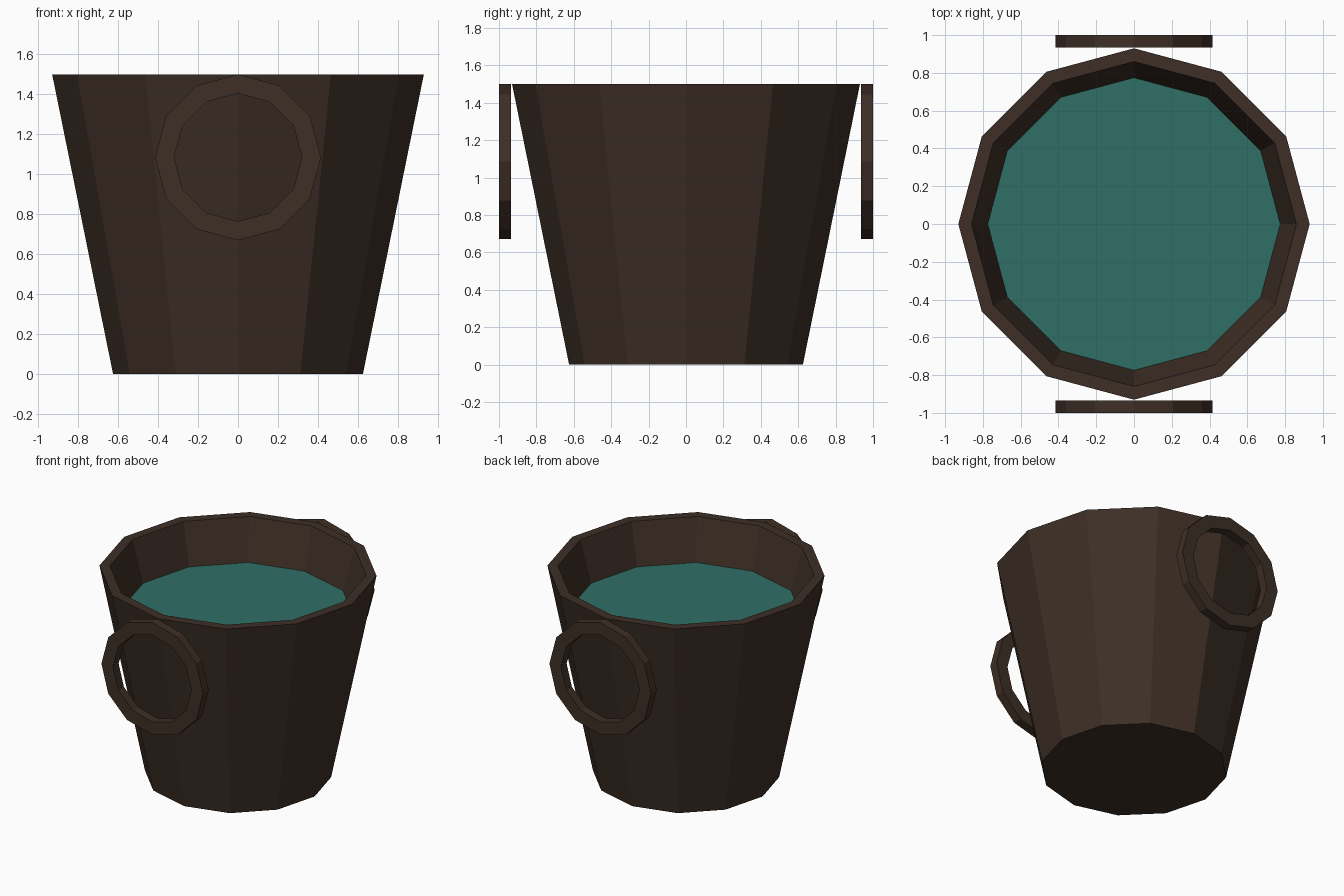
import bpy, bmesh
from math import sin, cos, tau

cube = bpy.data.objects.get("Cube")
if cube:
    bpy.data.objects.remove(cube, do_unlink=True)

SIDES = 12


def material(name, rgb):
    m = bpy.data.materials.new(name)
    m.use_nodes = True
    m.diffuse_color = (*rgb, 1)
    m.node_tree.nodes["Principled BSDF"].inputs["Base Color"].default_value = (*rgb, 1)
    return m


def lathe(name, profile, mat, place, closed=False, caps=False):
    """Spin a (radius, height) profile; place maps local points to the model."""
    bm = bmesh.new()
    rings = [[bm.verts.new(place(r * cos(tau * i / SIDES), r * sin(tau * i / SIDES), h))
              for i in range(SIDES)] for r, h in profile]
    pairs = list(zip(rings, rings[1:]))
    if closed:
        pairs.append((rings[-1], rings[0]))
    for a, b in pairs:
        for i in range(SIDES):
            j = (i + 1) % SIDES
            bm.faces.new((a[i], a[j], b[j], b[i]))
    if caps:
        bm.faces.new(rings[0])
        if len(rings) > 1:
            bm.faces.new(rings[-1])
    bmesh.ops.recalc_face_normals(bm, faces=bm.faces)
    mesh = bpy.data.meshes.new(name)
    bm.to_mesh(mesh)
    bm.free()
    mesh.materials.append(mat)
    obj = bpy.data.objects.new(name, mesh)
    bpy.context.collection.objects.link(obj)
    return obj


wood = material("dark brown wood", (0.048, 0.028, 0.019))
teal = material("teal water", (0.028, 0.159, 0.133))


def upright(x, y, h):
    return (x, y, h)


# Tapered bucket with a hollow inside
lathe("bucket", [(0.625, 0), (0.93, 1.5), (0.86, 1.5), (0.46, 0.1)], wood, upright, caps=True)

# Water surface
lathe("water", [(0.765, 1.17), (0.775, 1.2)], teal, upright, caps=True)

# Flat ring handles at the front and back
for name, side in (("front_handle", -1), ("back_handle", 1)):
    lathe(name, [(0.32, 0.935), (0.415, 0.935), (0.415, 1.0), (0.32, 1.0)], wood,
          lambda x, y, h, s=side: (x, s * h, y + 1.085), closed=True)
